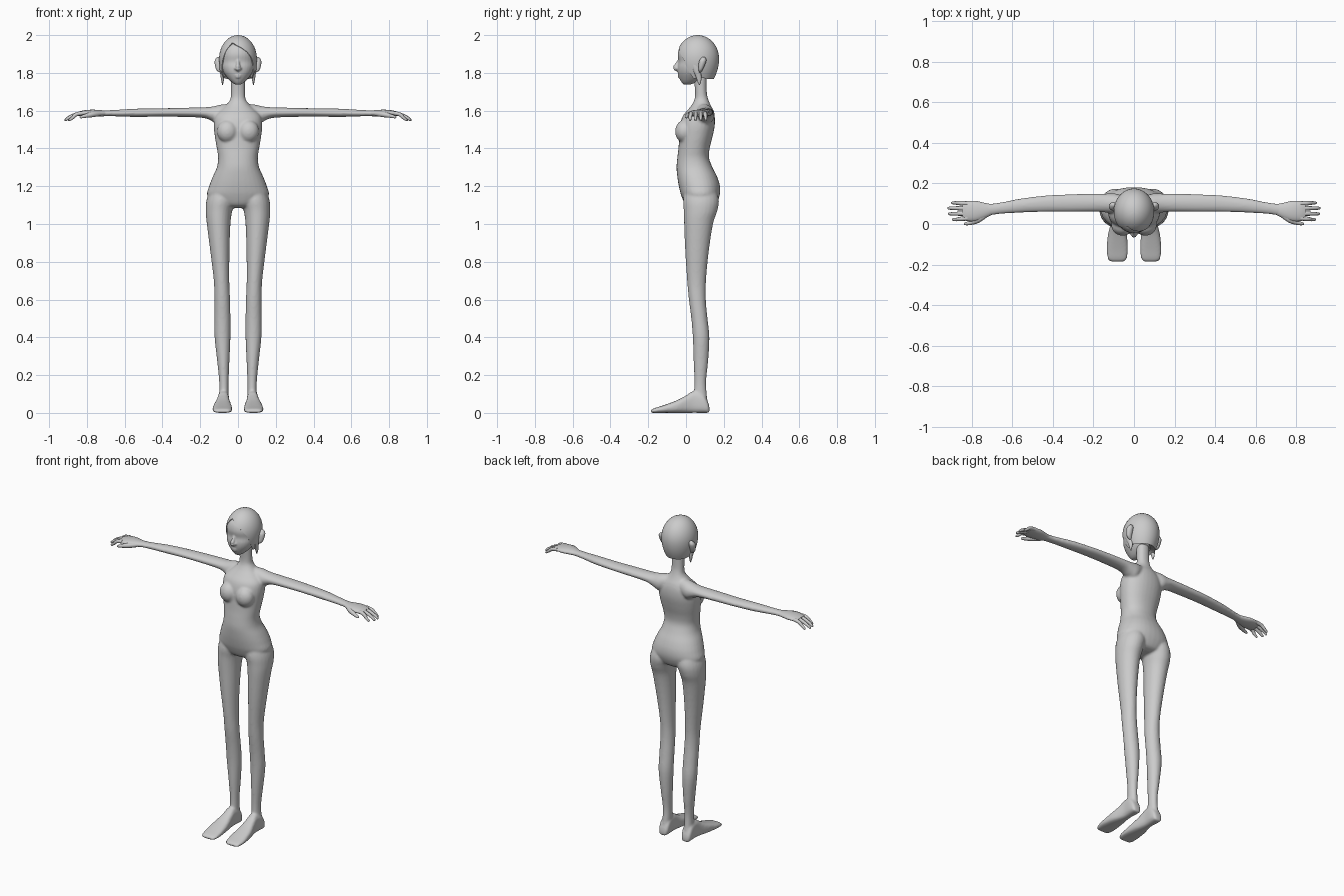
import bpy, bmesh, math
from mathutils import Vector

if "Cube" in bpy.data.objects:
    bpy.data.objects.remove(bpy.data.objects["Cube"])

skin = bpy.data.materials.new("light grey")
skin.diffuse_color = (0.6, 0.6, 0.6, 1)
skin.use_nodes = True
skin.node_tree.nodes["Principled BSDF"].inputs["Base Color"].default_value = skin.diffuse_color


def catmull(rows, steps):
    """Smoothly interpolate a list of equal-length tuples."""
    out = []
    for i in range(len(rows) - 1):
        p0, p1 = rows[max(i - 1, 0)], rows[i]
        p2, p3 = rows[i + 1], rows[min(i + 2, len(rows) - 1)]
        for k in range(steps):
            t = k / steps
            out.append([0.5 * (2 * b + (c - a) * t + (2 * a - 5 * b + 4 * c - d) * t * t
                               + (3 * b - a - 3 * c + d) * t ** 3)
                        for a, b, c, d in zip(p0, p1, p2, p3)])
    return out + [list(rows[-1])]


def skin_rings(bm, rings):
    """Bridge rings of points and cap both ends."""
    vs = [[bm.verts.new(p) for p in r] for r in rings]
    n = len(vs[0])
    faces = [bm.faces.new((a[i], a[(i + 1) % n], b[(i + 1) % n], b[i]))
             for a, b in zip(vs, vs[1:]) for i in range(n)]
    faces += [bm.faces.new(vs[0][::-1]), bm.faces.new(vs[-1])]
    bmesh.ops.recalc_face_normals(bm, faces=faces)


def loft(bm, axis, rows, side=1, sides=24, power=2.0, steps=4):
    """Rows are (position on axis, low a, high a, low b, high b)."""
    rings = []
    for pos, a0, a1, b0, b1 in catmull(rows, steps):
        ring = []
        for i in range(sides):
            c, s = math.cos(math.tau * i / sides), math.sin(math.tau * i / sides)
            c = math.copysign(abs(c) ** (2 / power), c)
            s = math.copysign(abs(s) ** (2 / power), s)
            a, b = (a0 + a1 + (a1 - a0) * c) / 2, (b0 + b1 + (b1 - b0) * s) / 2
            x, y, z = {'X': (pos, a, b), 'Y': (a, pos, b), 'Z': (a, b, pos)}[axis]
            ring.append((x * side, y, z))
        rings.append(ring)
    skin_rings(bm, rings)


def tube(bm, rows, side=1, sides=10):
    """Rows are (x, y, z, radius) along a path; ends are rounded off."""
    pts = catmull(rows, 4)
    rings = []
    for i, (x, y, z, r) in enumerate(pts):
        d = Vector(pts[min(i + 1, len(pts) - 1)][:3]) - Vector(pts[max(i - 1, 0)][:3])
        q = d.to_track_quat('Z', 'Y')
        ring = [Vector((x, y, z)) + q @ Vector((r * math.cos(math.tau * k / sides),
                r * math.sin(math.tau * k / sides), 0)) for k in range(sides)]
        rings.append([(p.x * side, p.y, p.z) for p in ring])
    skin_rings(bm, rings)


def ball(bm, centre, radii):
    new = bmesh.ops.create_uvsphere(bm, u_segments=20, v_segments=14, radius=1)['verts']
    for v in new:
        v.co = [c + r * k for c, r, k in zip(centre, radii, v.co)]


def finish(name, bm, angle=60):
    me = bpy.data.meshes.new(name)
    bm.to_mesh(me)
    bm.free()
    ob = bpy.data.objects.new(name, me)
    bpy.context.collection.objects.link(ob)
    me.materials.append(skin)
    bpy.ops.object.select_all(action='DESELECT')
    ob.select_set(True)
    bpy.context.view_layer.objects.active = ob
    bpy.ops.object.shade_smooth_by_angle(angle=math.radians(angle))
    return ob


def fuse(ob, voxel, rounds):
    """Melt overlapping shapes into one skin."""
    rm = ob.modifiers.new("fuse", 'REMESH')
    rm.mode, rm.voxel_size, rm.use_smooth_shade = 'VOXEL', voxel, True
    sm = ob.modifiers.new("soften", 'SMOOTH')
    sm.factor, sm.iterations = 0.5, rounds


# Body: torso with neck, bust, legs, feet and arms fused together
bm = bmesh.new()
torso = [(1.085, .06, .04, .12), (1.1, .12, 0, .155), (1.15, .163, -.025, .178),
         (1.2, .153, -.038, .18), (1.25, .134, -.046, .165), (1.3, .112, -.05, .14),
         (1.35, .105, -.046, .122), (1.4, .112, -.04, .125), (1.46, .122, -.036, .14),
         (1.52, .128, -.033, .152), (1.57, .122, -.018, .152), (1.605, .09, .01, .143),
         (1.63, .062, .03, .13), (1.66, .041, .045, .118), (1.7, .037, .048, .11),
         (1.79, .037, .04, .11)]
loft(bm, 'Z', [(z, -w, w, f, b) for z, w, f, b in torso], sides=32, power=2.2)
for s in (1, -1):
    ball(bm, (s * .056, -.008, 1.49), (.056, .05, .06))
    loft(bm, 'Z', [(1.2, .03, .14, 0, .15), (1.13, .015, .166, -.015, .174),
                   (1.07, .03, .171, -.012, .166), (1.0, .04, .165, -.01, .143),
                   (.85, .045, .146, -.004, .12), (.7, .046, .128, .006, .106),
                   (.6, .042, .125, .015, .105), (.5, .04, .125, .028, .114),
                   (.4, .04, .124, .036, .124), (.28, .045, .111, .04, .118),
                   (.17, .05, .1, .044, .107), (.1, .05, .1, .042, .11),
                   (.04, .05, .105, .04, .118)], s)
    loft(bm, 'Y', [(-.186, .05, .115, .0, .014), (-.17, .035, .13, .0, .024),
                   (-.12, .03, .135, .0, .04), (-.05, .035, .128, .0, .066),
                   (.0, .043, .115, .0, .092), (.04, .047, .108, .0, .115),
                   (.09, .045, .11, .0, .1), (.115, .05, .106, .0, .06),
                   (.124, .06, .095, .0, .03)], s, power=2.8)
    loft(bm, 'X', [(.03, .05, .13, 1.56, 1.638), (.09, .05, .15, 1.525, 1.632),
                   (.13, .055, .15, 1.54, 1.623), (.18, .06, .149, 1.561, 1.618),
                   (.3, .06, .147, 1.567, 1.615), (.42, .06, .142, 1.568, 1.612),
                   (.55, .056, .127, 1.567, 1.61), (.65, .05, .108, 1.57, 1.604),
                   (.71, .042, .1, 1.57, 1.602), (.75, .026, .106, 1.568, 1.604)], s)
fuse(finish("body", bm), .007, 4)

# Hands: palm, four fingers and thumb
for s, label in ((1, "left"), (-1, "right")):
    bm = bmesh.new()
    loft(bm, 'X', [(.7, .046, .097, 1.572, 1.6), (.74, .026, .105, 1.569, 1.604),
                   (.78, .014, .114, 1.569, 1.605), (.82, .014, .113, 1.571, 1.601),
                   (.845, .02, .11, 1.572, 1.594)], s, sides=20)
    for y0, y1, tip in ((.101, .104, .9), (.077, .078, .918), (.052, .05, .915), (.028, .022, .895)):
        tube(bm, [(.82, y0, 1.587, .011), (.855, (y0 + y1) / 2, 1.581, .0105),
                  (tip - .02, y1, 1.563, .0085), (tip - .003, y1, 1.55, .006),
                  (tip, y1, 1.548, .002)], s)
    tube(bm, [(.73, .045, 1.585, .013), (.77, .02, 1.58, .015), (.805, .006, 1.573, .011),
              (.832, .001, 1.566, .007), (.838, 0, 1.564, .002)], s)
    finish(label + "_hand", bm)

# Face with nose and lips
bm = bmesh.new()
face = [(1.738, .012, -.012, .02), (1.748, .03, -.022, .05), (1.77, .053, -.034, .085),
        (1.8, .075, -.043, .11), (1.83, .086, -.045, .125), (1.86, .09, -.04, .14),
        (1.9, .09, -.044, .145), (1.94, .078, -.03, .14), (1.975, .045, .01, .11)]
loft(bm, 'Z', [(z, -w, w, f, b) for z, w, f, b in face], sides=32, power=2.1)
tube(bm, [(0, -.034, 1.875, .006), (0, -.046, 1.85, .009), (0, -.056, 1.83, .013),
          (0, -.05, 1.818, .011), (0, -.04, 1.812, .004)])
for s in (1, -1):
    ball(bm, (s * .012, -.046, 1.823), (.009, .01, .007))
ball(bm, (0, -.034, 1.787), (.021, .011, .005))
ball(bm, (0, -.032, 1.777), (.017, .011, .006))
fuse(finish("face", bm), .0045, 4)

# Hair cap: each strand column runs from the crown to a swept hairline
hairline = [(-180, 1.768), (-130, 1.768), (-100, 1.775), (-72, 1.775), (-58, 1.85), (-42, 1.92),
            (-24, 1.962), (-12, 1.952), (10, 1.935), (30, 1.912), (48, 1.875), (64, 1.8),
            (76, 1.768), (100, 1.775), (130, 1.768), (180, 1.768)]


def hair_edge(deg):
    for (a, za), (b, zb) in zip(hairline, hairline[1:]):
        if a <= deg <= b:
            return za + (zb - za) * (deg - a) / (b - a)


bm = bmesh.new()
cols, rows = 72, 16
crown = bm.verts.new((0, .062, 2.0))
grid = []
for i in range(cols):
    deg = -180 + 360 * i / cols
    a = math.radians(deg)
    low = (hair_edge(deg) - 1.875) / .125
    end = math.acos(low) if low > 0 else math.pi / 2 - low
    col = []
    for j in range(1, rows + 1):
        t = end * j / rows
        if t < math.pi / 2:
            r, h = math.sin(t), math.cos(t)
        else:
            h = math.pi / 2 - t
            r = 1 - .33 * abs(h) ** 2
        col.append(bm.verts.new((.1 * r * math.sin(a), .062 - .113 * r * math.cos(a), 1.875 + .125 * h)))
    grid.append(col)
for i in range(cols):
    a, b = grid[i], grid[(i + 1) % cols]
    bm.faces.new((crown, a[0], b[0]))
    for j in range(rows - 1):
        bm.faces.new((a[j], a[j + 1], b[j + 1], b[j]))
# Close the cap underneath with a sunken centre
hub = bm.verts.new((0, .07, 1.83))
for i in range(cols):
    bm.faces.new((grid[i][-1], hub, grid[(i + 1) % cols][-1]))
bmesh.ops.recalc_face_normals(bm, faces=bm.faces[:])
finish("hair", bm, 45)

# Side locks and ears
for s, label in ((1, "left"), (-1, "right")):
    bm = bmesh.new()
    loft(bm, 'Z', [(1.87, .078, .096, .02, .06), (1.82, .076, .097, .035, .075),
                   (1.78, .073, .092, .052, .082), (1.755, .076, .088, .06, .08),
                   (1.737, .08, .084, .068, .073)], s, sides=12)
    finish(label + "_side_lock", bm)
    bm = bmesh.new()
    loft(bm, 'Z', [(1.803, .085, .098, .07, .08), (1.815, .085, .114, .066, .088),
                   (1.84, .085, .122, .066, .1), (1.865, .085, .123, .07, .108),
                   (1.88, .09, .114, .082, .104), (1.885, .098, .106, .09, .098)], s, sides=14)
    finish(label + "_ear", bm)
